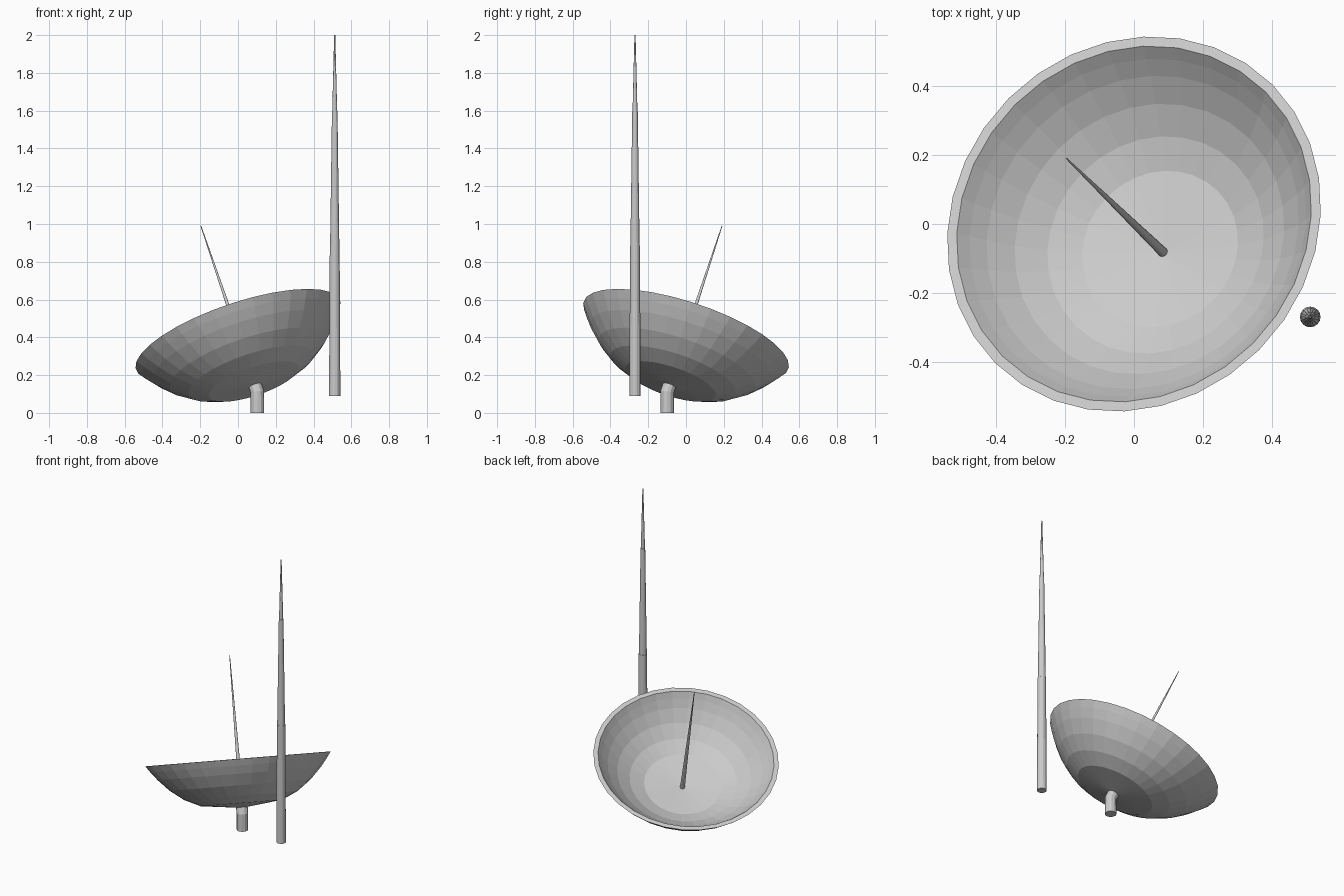
import bpy, bmesh, math
from mathutils import Vector, Matrix

if "Cube" in bpy.data.objects:
    bpy.data.objects.remove(bpy.data.objects["Cube"])

AXIS = Vector((-0.34, 0.33, 1)).normalized()   # dish pointing direction
CENTRE = Vector((0, 0, 0.412))                 # centre of the rim


def lathe(name, profile, sides, matrix):
    """Spin an (r, z) profile around local z; r = 0 makes a pole."""
    bm = bmesh.new()
    rings = []
    for r, z in profile:
        if r == 0:
            rings.append([bm.verts.new((0, 0, z))] * sides)
        else:
            rings.append([bm.verts.new((r * math.cos(a), r * math.sin(a), z))
                          for a in (2 * math.pi * i / sides for i in range(sides))])
    for low, high in zip(rings, rings[1:]):
        for i in range(sides):
            j = (i + 1) % sides
            bm.faces.new(dict.fromkeys((low[i], low[j], high[j], high[i])))
    bmesh.ops.recalc_face_normals(bm, faces=bm.faces)
    mesh = bpy.data.meshes.new(name)
    bm.to_mesh(mesh)
    bm.free()
    ob = bpy.data.objects.new(name, mesh)
    ob.matrix_world = matrix
    bpy.context.collection.objects.link(ob)
    return ob


def bowl(radius, depth, fractions):
    """Flat-bottomed bowl profile, from its pole to the rim at z = 0."""
    return [(f * radius, -depth * (1 - f ** 2.8)) for f in fractions]


tilt = Matrix.Translation(CENTRE) @ Vector((0, 0, 1)).rotation_difference(AXIS).to_matrix().to_4x4()

# Dish: outer bowl, flat rim, inner bowl
steps = [0, 0.44, 0.61, 0.76, 0.88, 0.95, 1]
outer = bowl(0.571, 0.302, steps)
inner = bowl(0.542, 0.272, steps)
lathe("dish", outer + inner[::-1], 32, tilt)

# Feed spike on the dish axis
lathe("feed_spike", [(0, -0.28), (0.015, -0.28), (0.002, 0.64), (0, 0.64)], 12, tilt)

# Bent mount under the dish
curve = bpy.data.curves.new("mount", 'CURVE')
curve.dimensions = '3D'
curve.bevel_depth = 0.036
curve.bevel_resolution = 4
curve.use_fill_caps = True
spline = curve.splines.new('POLY')
end = CENTRE - AXIS * 0.285
bend = CENTRE - AXIS * 0.335
path = [(bend.x + 0.008 - 0.016, bend.y + 0.004, 0), bend, end]
path[0] = (bend.x, bend.y, 0)
spline.points.add(2)
for p, co in zip(spline.points, path):
    p.co = (*co, 1)
spline.use_smooth = False
mount = bpy.data.objects.new("mount", curve)
bpy.context.collection.objects.link(mount)

# Tall whip mast in tapering sections
lathe("mast", [(0, 0.09), (0.03, 0.09), (0.026, 0.885), (0.0245, 0.886),
               (0.0145, 1.6), (0.013, 1.601), (0.003, 2.0), (0, 2.0)],
      16, Matrix.Translation((0.512, -0.27, 0)))
